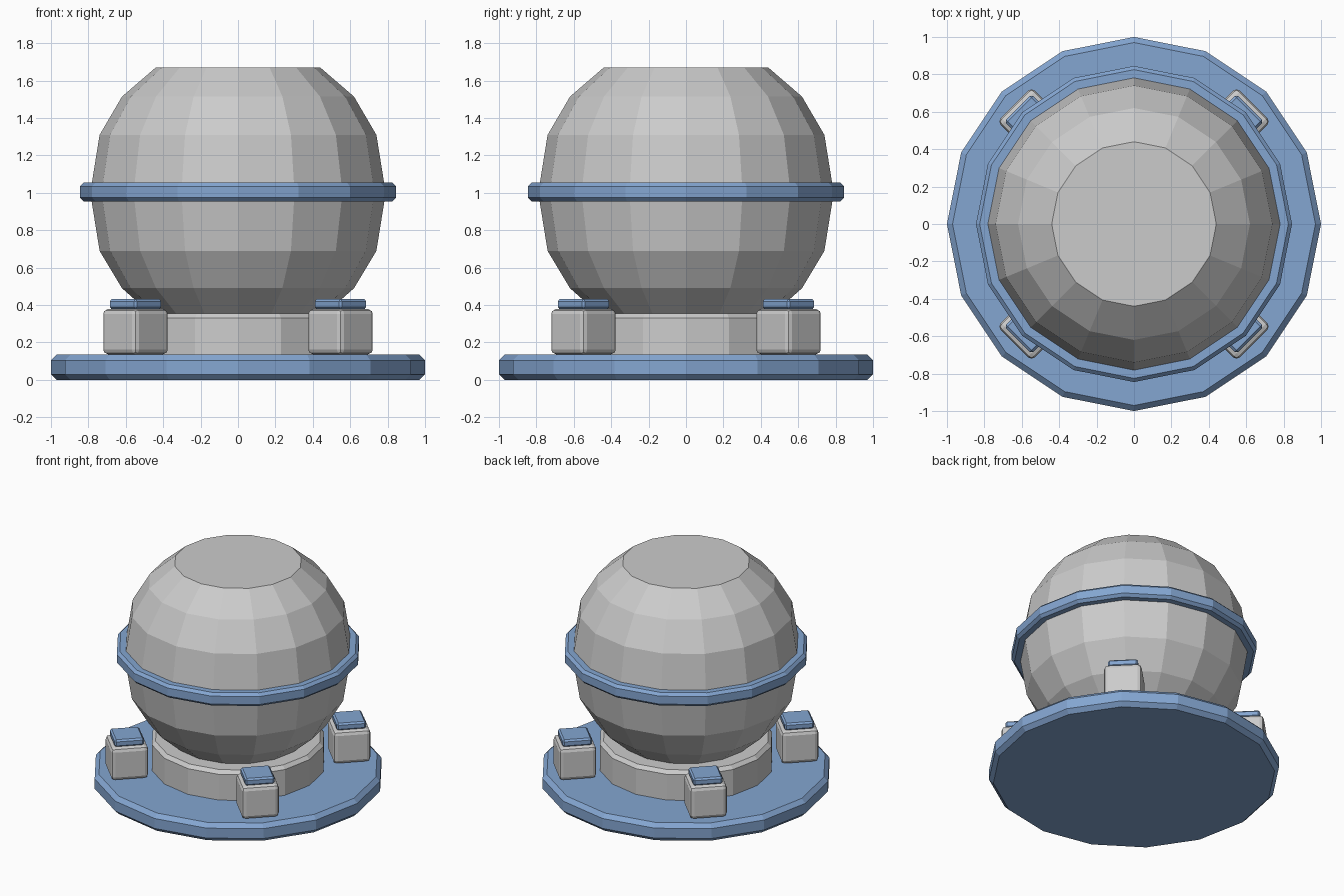
import bpy, bmesh
from math import cos, sin, pi

if "Cube" in bpy.data.objects:
    bpy.data.objects.remove(bpy.data.objects["Cube"])

SIDES = 16

blue = bpy.data.materials.new("blue_paint")
blue.diffuse_color = (0.23, 0.38, 0.64, 1)
blue.use_nodes = True
blue.node_tree.nodes["Principled BSDF"].inputs["Base Color"].default_value = blue.diffuse_color


def finish(bm, name, mat=None):
    bmesh.ops.recalc_face_normals(bm, faces=bm.faces)
    me = bpy.data.meshes.new(name)
    bm.to_mesh(me)
    bm.free()
    ob = bpy.data.objects.new(name, me)
    bpy.context.collection.objects.link(ob)
    if mat:
        me.materials.append(mat)
    return ob


def lathe(name, profile, mat=None, closed=False):
    """Spin (radius, z) points into a faceted solid; closed joins last point to first."""
    bm = bmesh.new()
    rings = [[bm.verts.new((r * cos(2 * pi * i / SIDES), r * sin(2 * pi * i / SIDES), z))
              for i in range(SIDES)] for r, z in profile]
    pairs = list(zip(rings, rings[1:]))
    if closed:
        pairs.append((rings[-1], rings[0]))
    else:
        bm.faces.new(rings[0])
        bm.faces.new(rings[-1])
    for a, b in pairs:
        for i in range(SIDES):
            j = (i + 1) % SIDES
            bm.faces.new((a[i], a[j], b[j], b[i]))
    return finish(bm, name, mat)


def block(name, angle, radius, side, z0, z1, bevel, segments, mat=None):
    """Bevelled square block facing outwards at the given angle."""
    bm = bmesh.new()
    bmesh.ops.create_cube(bm, size=1)
    bmesh.ops.scale(bm, vec=(side, side, z1 - z0), verts=bm.verts)
    bmesh.ops.bevel(bm, geom=bm.edges[:], offset=bevel, segments=segments,
                    profile=0.5, affect='EDGES')
    ob = finish(bm, name, mat)
    ob.location = (radius * cos(angle), radius * sin(angle), (z0 + z1) / 2)
    ob.rotation_euler.z = angle
    return ob


# Base plate
lathe("base_plate", [(0.97, 0), (1, 0.03), (1, 0.105), (0.97, 0.135)], blue)

# Neck collar
lathe("neck_collar", [(0.60, 0.125), (0.60, 0.33), (0.575, 0.355)])

# Globe body, flat at both ends
lathe("globe_body", [(0.44, 0.33), (0.62, 0.49), (0.74, 0.69), (0.79, 1.0),
                     (0.74, 1.31), (0.62, 1.515), (0.44, 1.67)])

# Equator band
lathe("equator_band", [(0.76, 0.955), (0.825, 0.955), (0.845, 0.975),
                       (0.845, 1.035), (0.825, 1.055), (0.76, 1.055)], blue, closed=True)

# Four bolt blocks with caps
for k in range(4):
    a = pi / 4 + k * pi / 2
    block(f"bolt_block_{k + 1}", a, 0.775, 0.26, 0.135, 0.38, 0.028, 2)
    block(f"bolt_cap_{k + 1}", a, 0.775, 0.205, 0.378, 0.432, 0.012, 1, blue)
